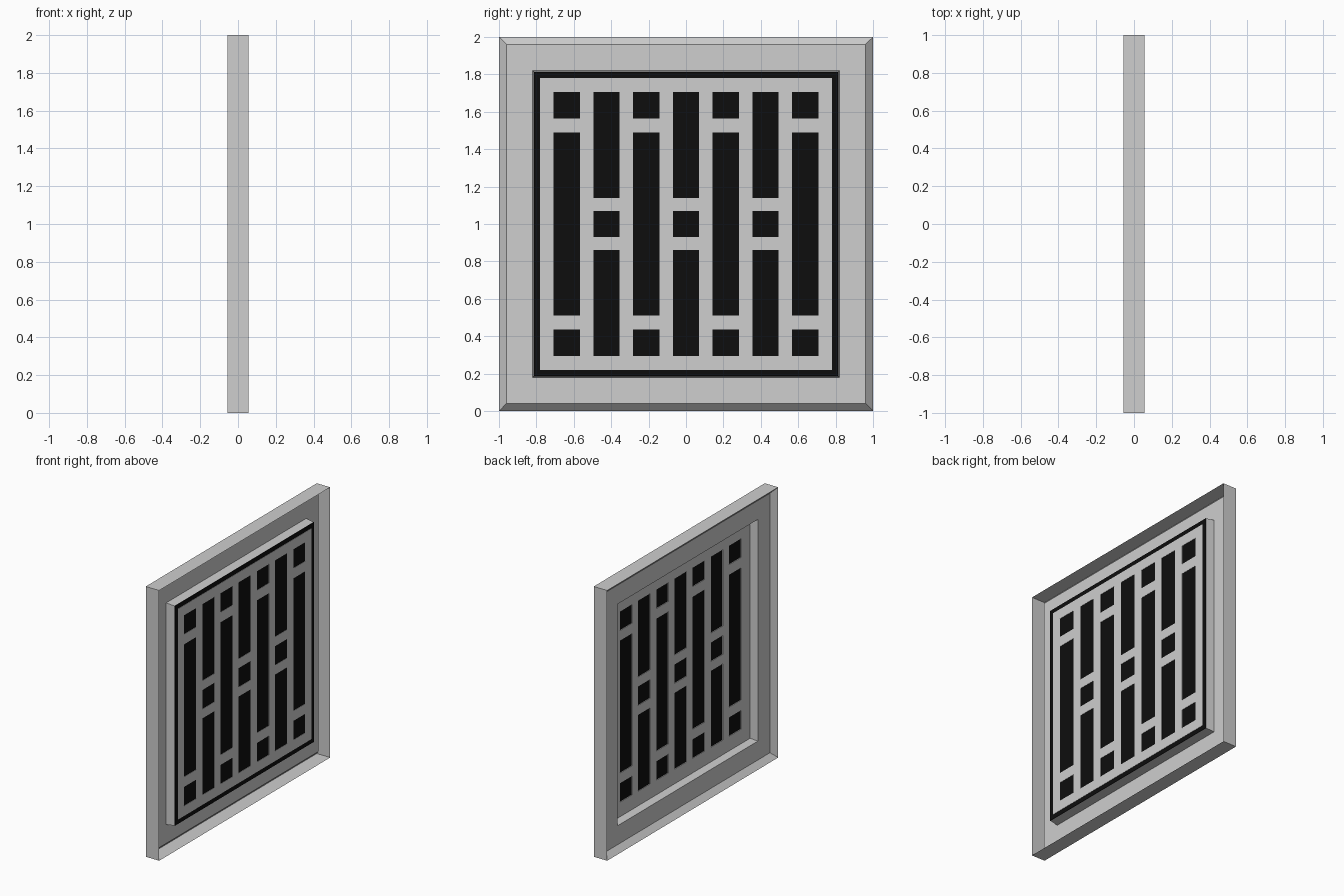
import bpy, bmesh

cube = bpy.data.objects.get("Cube")
if cube:
    bpy.data.objects.remove(cube, do_unlink=True)


def material(name, value):
    m = bpy.data.materials.new(name)
    m.use_nodes = True
    colour = (value, value, value, 1)
    m.diffuse_color = colour
    m.node_tree.nodes["Principled BSDF"].inputs["Base Color"].default_value = colour
    return m


grey = material("light grey metal", 0.62)
black = material("black backing", 0.004)


def finish(name, bm, mat):
    mesh = bpy.data.meshes.new(name)
    bm.to_mesh(mesh)
    bm.free()
    mesh.materials.append(mat)
    obj = bpy.data.objects.new(name, mesh)
    bpy.context.collection.objects.link(obj)
    return obj


def square_loft(name, profile, mat):
    """Sheet through square rings, each given as (x, half size)."""
    bm = bmesh.new()
    rings = [[bm.verts.new((x, a * r, 1 + b * r))
              for a, b in ((-1, -1), (1, -1), (1, 1), (-1, 1))]
             for x, r in profile]
    for low, high in zip(rings, rings[1:]):
        for i in range(4):
            j = (i + 1) % 4
            bm.faces.new((low[i], low[j], high[j], high[i]))
    bmesh.ops.recalc_face_normals(bm, faces=bm.faces)
    return finish(name, bm, mat)


# Slot pattern: seven columns, alternating two layouts
HALF_SLOT, PITCH = 0.07, 0.2125
COLUMNS = [(i - 3) * PITCH for i in range(7)]
EDGE_SLOTS = [(-0.705, -0.565), (-0.49, 0.49), (0.565, 0.705)]
MIDDLE_SLOTS = [(-0.705, -0.14), (-0.07, 0.07), (0.14, 0.705)]


def in_slot(y, z):
    for i, c in enumerate(COLUMNS):
        if abs(y - c) < HALF_SLOT:
            slots = MIDDLE_SLOTS if i % 2 else EDGE_SLOTS
            return any(a < z < b for a, b in slots)
    return False


def grille(name, half, back, front):
    """Slotted square plate between two x positions."""
    ys = sorted([-half, half] + [c + s * HALF_SLOT for c in COLUMNS for s in (-1, 1)])
    zs = sorted({-half, half} | {v for s in EDGE_SLOTS + MIDDLE_SLOTS for v in s})
    bm = bmesh.new()
    grid = [[bm.verts.new((back, y, 1 + z)) for z in zs] for y in ys]
    for i in range(len(ys) - 1):
        for j in range(len(zs) - 1):
            if not in_slot((ys[i] + ys[i + 1]) / 2, (zs[j] + zs[j + 1]) / 2):
                bm.faces.new((grid[i][j], grid[i][j + 1], grid[i + 1][j + 1], grid[i + 1][j]))
    extruded = bmesh.ops.extrude_face_region(bm, geom=bm.faces[:], use_keep_orig=True)
    moved = [v for v in extruded["geom"] if isinstance(v, bmesh.types.BMVert)]
    bmesh.ops.translate(bm, verts=moved, vec=(front - back, 0, 0))
    bmesh.ops.recalc_face_normals(bm, faces=bm.faces)
    return finish(name, bm, grey)


# Pressed sheet frame: outer wall, chamfer, flat border, raised centre wall
square_loft("frame", [(0.055, 1), (-0.055, 1), (-0.015, 0.96),
                      (-0.015, 0.82), (0.05, 0.813)], grey)

# Slotted plates either side of a dark backing
grille("rear_grille", 0.813, 0.045, 0.0505)
grille("front_grille", 0.78, 0.053, 0.055)

bm = bmesh.new()
bmesh.ops.create_cube(bm, size=1)
bmesh.ops.scale(bm, verts=bm.verts, vec=(0.003, 1.626, 1.626))
bmesh.ops.translate(bm, verts=bm.verts, vec=(0.0517, 0, 1))
finish("backing_plate", bm, black)
